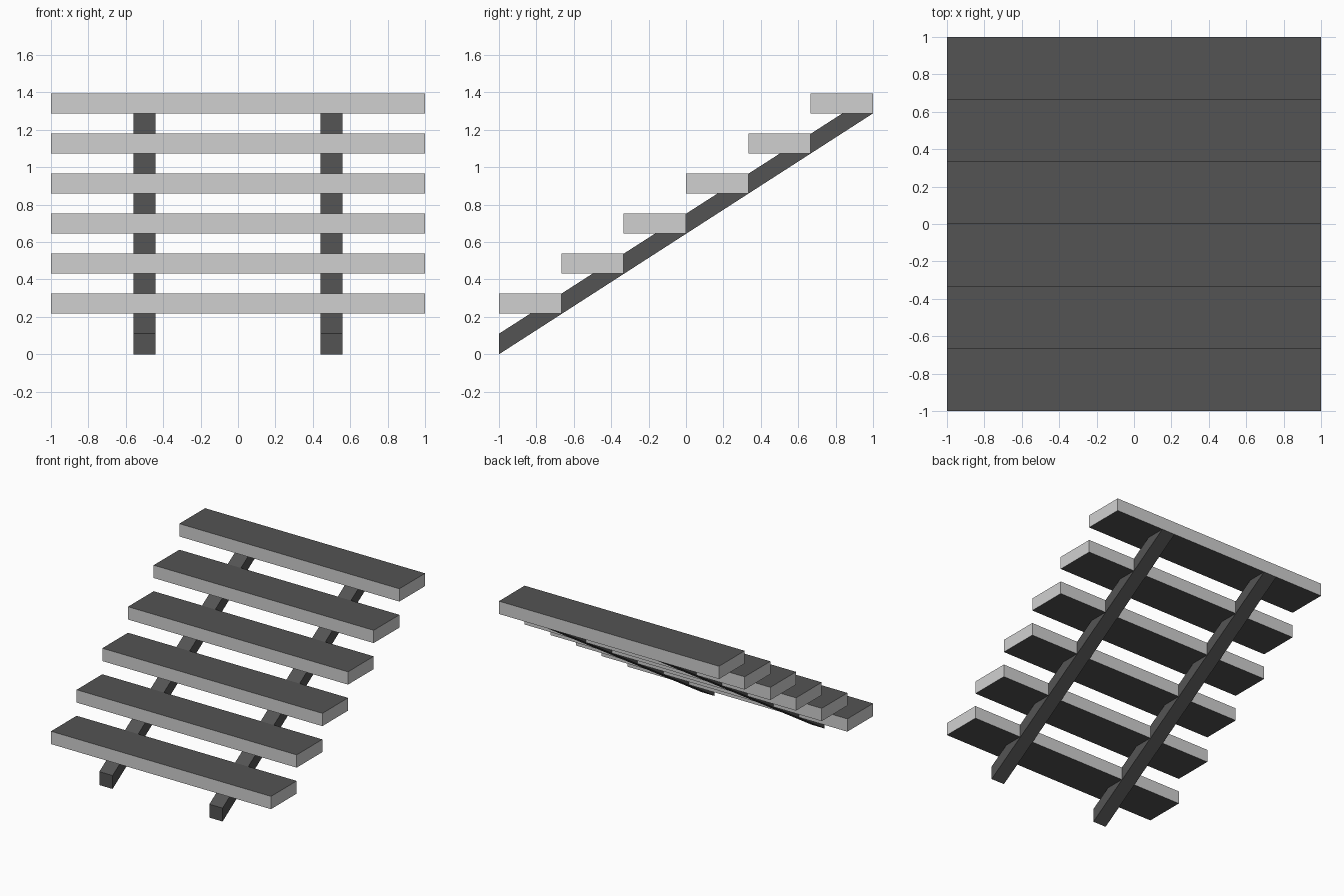
import bpy, bmesh

if "Cube" in bpy.data.objects:
    bpy.data.objects.remove(bpy.data.objects["Cube"])

STEPS, DEPTH, THICK, RISE, BASE = 6, 2 / 6, 0.105, 0.2138, 0.219

def material(name, v):
    m = bpy.data.materials.new(name)
    m.diffuse_color = (v, v, v, 1)
    m.use_nodes = True
    m.node_tree.nodes["Principled BSDF"].inputs["Base Color"].default_value = m.diffuse_color
    return m

light = material("light_grey_edge", 0.63)
dark = material("dark_grey_surface", 0.088)

def prism(name, profile, x0, x1, mats):
    """Extrude a (y, z) side profile between x0 and x1."""
    bm = bmesh.new()
    face = bm.faces.new([bm.verts.new((x0, y, z)) for y, z in profile])
    ext = bmesh.ops.extrude_face_region(bm, geom=[face])["geom"]
    verts = [g for g in ext if isinstance(g, bmesh.types.BMVert)]
    bmesh.ops.translate(bm, verts=verts, vec=(x1 - x0, 0, 0))
    bmesh.ops.recalc_face_normals(bm, faces=bm.faces)
    me = bpy.data.meshes.new(name)
    bm.to_mesh(me)
    bm.free()
    for m in mats:
        me.materials.append(m)
    ob = bpy.data.objects.new(name, me)
    bpy.context.collection.objects.link(ob)
    return ob

# treads: light edges, dark top and underside
for i in range(STEPS):
    y, z = -1 + i * DEPTH, BASE + i * RISE
    tread = prism(f"tread_{i + 1}",
                  [(y, z), (y + DEPTH, z), (y + DEPTH, z + THICK), (y, z + THICK)],
                  -1, 1, [light, dark])
    for p in tread.data.polygons:
        p.material_index = 1 if abs(p.normal.z) > 0.5 else 0

# sloping stringers, cut level under the top tread
top = BASE + (STEPS - 1) * RISE
slope = RISE / DEPTH
beam = [(-1, 0), (1, top), (-1 + (top - 0.11) / slope, top), (-1, 0.11)]
for side, x in (("left", -0.5), ("right", 0.5)):
    prism(f"{side}_stringer", beam, x - 0.06, x + 0.06, [dark])
